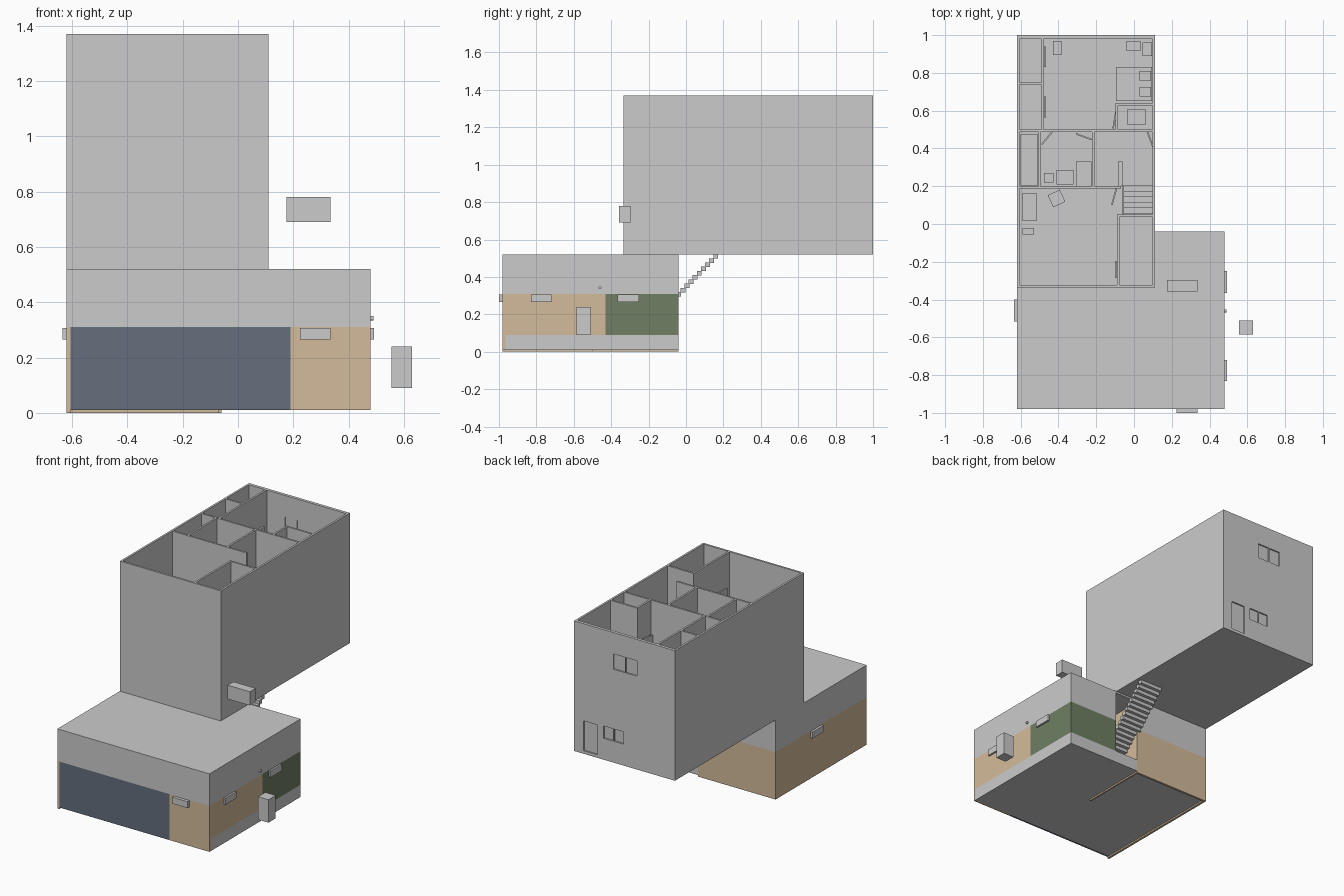
import bpy, bmesh, math
from mathutils import Matrix, Vector

if "Cube" in bpy.data.objects:
    bpy.data.objects.remove(bpy.data.objects["Cube"])


def material(name, rgb):
    m = bpy.data.materials.new(name)
    m.diffuse_color = (*rgb, 1)
    m.use_nodes = True
    m.node_tree.nodes["Principled BSDF"].inputs["Base Color"].default_value = m.diffuse_color
    return m


GRAY = material("plaster_gray", (0.6, 0.6, 0.6))
TAN = material("tan", (0.655, 0.50, 0.325))
NAVY = material("slate_blue", (0.128, 0.156, 0.205))
GREEN = material("olive_green", (0.16, 0.213, 0.125))


def boxes(name, spans, mat=GRAY, turn=0):
    """One object from boxes given as (x0, x1, y0, y1, z0, z1)."""
    bm = bmesh.new()
    for x0, x1, y0, y1, z0, z1 in spans:
        mid = Vector(((x0 + x1) / 2, (y0 + y1) / 2, (z0 + z1) / 2))
        size = (x1 - x0, y1 - y0, z1 - z0, 1)
        bmesh.ops.create_cube(bm, size=1, matrix=Matrix.Translation(mid)
                              @ Matrix.Rotation(turn, 4, 'Z') @ Matrix.Diagonal(size))
    me = bpy.data.meshes.new(name)
    bm.to_mesh(me)
    bm.free()
    me.materials.append(mat)
    ob = bpy.data.objects.new(name, me)
    bpy.context.collection.objects.link(ob)
    return ob


# ---------- lower block ----------
L, R, F, B, T = -0.62, 0.48, -0.98, -0.04, 0.015
BASE, SILL, BAND, ROOF = 0.01, 0.09, 0.31, 0.52
S0, S1 = -0.06, 0.115          # stair opening in the back wall

boxes("lower_floor", [(L + T, R - T, F + T, B - T, BASE, 0.02)])
boxes("lower_roof", [(L, R, F, B, ROOF - 0.012, ROOF)])
top = ROOF - 0.012
boxes("lower_upper_walls", [
    (L, L + T, F, B, BAND, top), (R - T, R, F, B, BAND, top),
    (L + T, R - T, F, F + T, BAND, top),
    (L + T, S0, B - T, B, BAND, top), (S1, R - T, B - T, B, BAND, top)])
boxes("lower_plinth", [(R - T, R, F + T, B, BASE, SILL),
                       (S0, R - T, B - T, B, BASE, SILL)])
boxes("garage_front", [(L + T, 0.19, F, F + T, BASE, BAND)], NAVY)
boxes("tan_front", [(0.19, R, F, F + T, BASE, BAND)], TAN)
boxes("tan_side_right", [(R - T, R, F + T, -0.43, SILL, BAND)], TAN)
boxes("tan_side_left", [(L, L + T, F, B, 0, BAND)], TAN)
boxes("tan_back", [(L + T, S0, B - T, B, 0, BAND)], TAN)
boxes("stair_partition", [(S0 - 0.01, S0, -0.5, B - T, 0, top)], TAN)
boxes("green_side", [(R - T, R, -0.43, B, SILL, BAND)], GREEN)
boxes("green_back", [(S1, R - T, B - T, B, SILL, BAND)], GREEN)

# lower stair, climbing from inside the lower block to the upper block
boxes("lower_stair", [(-0.08 if y > B else S0, 0.085, y - 0.026, y, z - 0.024, z)
                      for y, z in ((0.172 - 0.022 * i, 0.522 - 0.0225 * i)
                                   for i in range(22))])

# wall units and detached boxes
for name, span in (
        ("front_unit", (0.225, 0.335, -1.0, F, 0.265, 0.307)),
        ("right_unit_front", (R, 0.492, -0.83, -0.72, 0.265, 0.307)),
        ("right_unit_back", (R, 0.492, -0.365, -0.25, 0.265, 0.307)),
        ("left_unit", (-0.635, L, -0.515, -0.40, 0.265, 0.307)),
        ("upright_cabinet", (0.555, 0.63, -0.585, -0.51, 0.09, 0.24)),
        ("hanging_cabinet", (0.175, 0.335, -0.357, -0.297, 0.69, 0.78))):
    boxes(name, [span])

# wall lamp
bpy.ops.mesh.primitive_cylinder_add(vertices=12, radius=0.008, depth=0.012,
                                    location=(0.484, -0.46, 0.342),
                                    rotation=(0, math.pi / 2, 0))
bpy.context.object.name = "wall_lamp"
bpy.context.object.data.materials.append(GRAY)

# ---------- upper block ----------
UL, UR, UF, UB, U0, U1 = -0.62, 0.11, -0.335, 1.0, 0.52, 1.37
W = 0.013
MID = 0.95                     # upper storey floor height
boxes("upper_base", [(UL, UR, UF, UB, U0, U0 + 0.012)])
w0 = U0 + 0.012
boxes("upper_outer_walls", [
    (UL, UL + W, UF, UB, w0, U1), (UR - W, UR, UF, UB, w0, U1),
    (UL + W, UR - W, UF, UF + W, w0, U1)])
back = boxes("upper_back_wall", [(UL + W, UR - W, UB - 0.02, UB, w0, U1)])

# back openings: door, lower window pair, upper window pair
openings = [(-0.06, 0.04, 0.54, 0.735)]
for x0, x1, z0, z1 in ((-0.247, -0.105, 0.66, 0.74), (-0.347, -0.175, 1.13, 1.23)):
    m = (x0 + x1) / 2
    openings += [(x0, m - 0.003, z0, z1), (m + 0.003, x1, z0, z1)]
cutter = boxes("opening_cutter", [(a, b, UB - 0.05, UB + 0.05, c, d)
                                  for a, b, c, d in openings])
cutter.hide_render = True
cutter.hide_viewport = True
cut = back.modifiers.new("openings", 'BOOLEAN')
cut.object = cutter
cut.solver = 'EXACT'
boxes("door_and_window_panes", [(a, b, UB - 0.016, UB - 0.009, c, d)
                                for a, b, c, d in openings])

# storey floor with a stairwell
i0, i1 = UL + W, UR - W
boxes("storey_floor", [(i0, i1, UF + W, 0.05, MID - 0.015, MID),
                       (i0, -0.06, 0.05, 0.2, MID - 0.015, MID),
                       (i0, i1, 0.2, UB - 0.02, MID - 0.015, MID)])
boxes("upper_stair", [(-0.055, i1, 0.171 - 0.029 * i, 0.2 - 0.029 * i,
                       MID - 0.06 - 0.03 * i, MID - 0.03 - 0.03 * i)
                      for i in range(12)])

# partitions of the open top storey, as plan rectangles
plan = [(i0, i1, 0.488, 0.5), (i0, -0.07, 0.188, 0.2),
        (-0.49, -0.478, 0.5, 0.98), (i0, -0.49, 0.738, 0.75),
        (-0.506, -0.494, 0.2, 0.488), (-0.222, -0.21, 0.2, 0.488),
        (-0.09, -0.078, UF + W, 0.05), (-0.078, i1, 0.038, 0.05),
        (-0.097, -0.085, 0.5, 0.64), (-0.085, i1, 0.628, 0.64)]
boxes("partitions", [(*p, MID, U1) for p in plan])
boxes("stair_rail_wall", [(-0.085, -0.06, 0.2, 0.33, MID, MID + 0.12)])

# doors
for i, (x, y, angle) in enumerate(((-0.46, 0.455, 50), (-0.265, 0.462, -20),
                                   (-0.103, 0.55, 80), (0.085, 0.45, -70),
                                   (-0.105, 0.145, 75), (-0.097, -0.24, 90))):
    boxes(f"inner_door_{i + 1}", [(x - 0.045, x + 0.045, y - 0.004, y + 0.004,
                                   MID, MID + 0.2)], turn=math.radians(angle))
boxes("closet_doors", [(-0.476, -0.465, 0.83, 0.94, MID, MID + 0.2),
                       (-0.476, -0.465, 0.565, 0.675, MID, MID + 0.2)])

# furniture: plan rectangle plus height
furniture = {
    "bed": [(-0.095, 0.095, 0.65, 0.83, 0.05)],
    "pillows": [(0.03, 0.09, 0.675, 0.725, 0.065), (0.03, 0.09, 0.76, 0.81, 0.065)],
    "bedside_units": [(-0.04, 0.035, 0.915, 0.97, 0.08), (0.045, 0.096, 0.89, 0.96, 0.08)],
    "dresser": [(-0.43, -0.385, 0.895, 0.97, 0.1)],
    "closet_shelf": [(-0.035, 0.06, 0.525, 0.61, 0.1)],
    "bathtub": [(-0.6, -0.507, 0.205, 0.475, 0.05)],
    "toilet": [(-0.477, -0.425, 0.22, 0.27, 0.05)],
    "washstand": [(-0.41, -0.32, 0.21, 0.285, 0.08)],
    "bath_cabinet": [(-0.308, -0.224, 0.2, 0.33, 0.2)],
    "desk": [(-0.59, -0.515, 0.015, 0.165, 0.08)],
    "stool": [(-0.59, -0.53, -0.055, -0.02, 0.05)],
}
for name, parts in furniture.items():
    boxes(name, [(a, b, c, d, MID, MID + h) for a, b, c, d, h in parts])
boxes("armchair", [(-0.445, -0.375, 0.1, 0.17, MID, MID + 0.06)],
      turn=math.radians(25))
